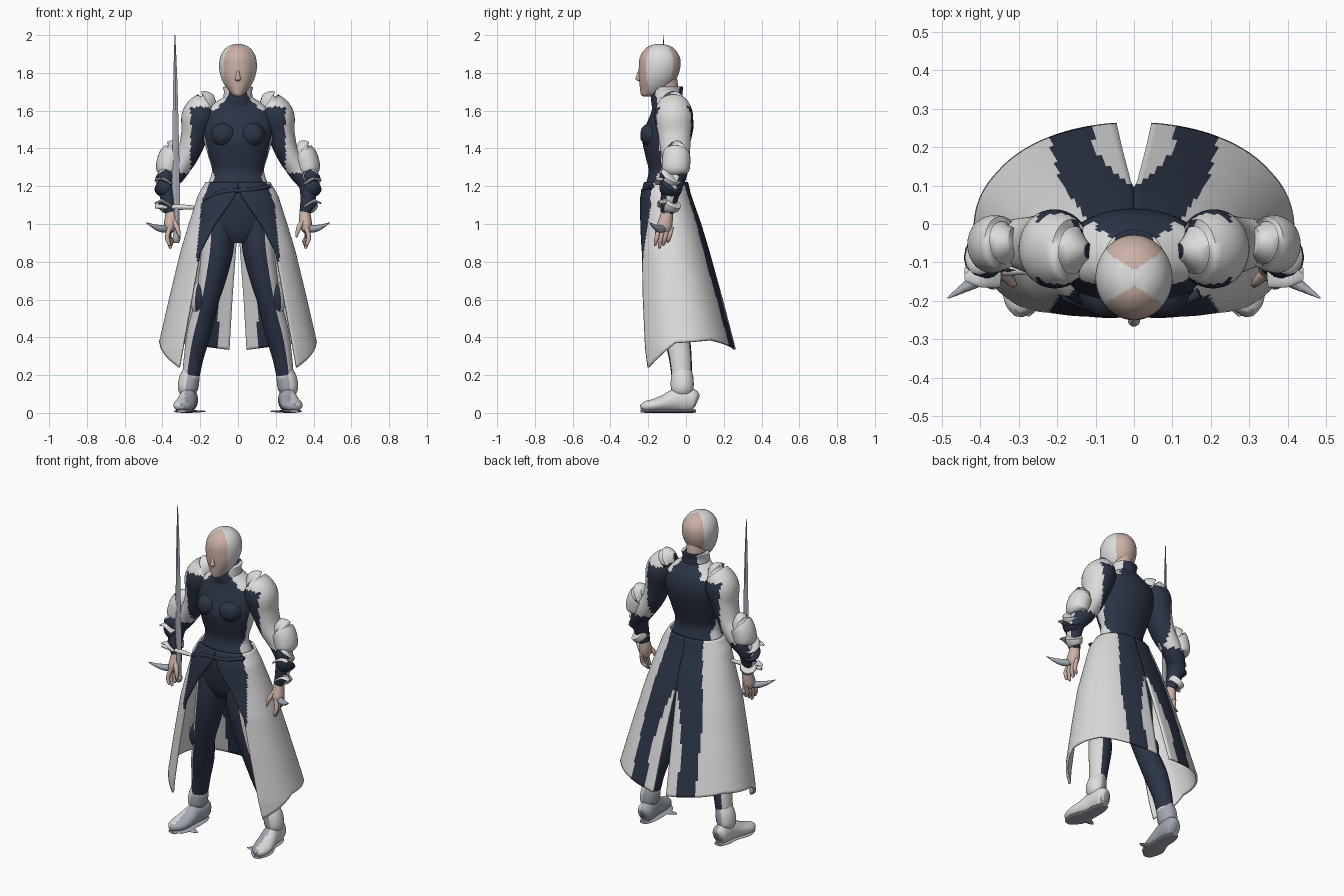
import bpy, bmesh, math
from mathutils import Vector

cube = bpy.data.objects.get("Cube")
if cube:
    bpy.data.objects.remove(cube, do_unlink=True)


def make_material(name, colour):
    mat = bpy.data.materials.new(name)
    mat.use_nodes = True
    mat.diffuse_color = (*colour, 1)
    node = next(n for n in mat.node_tree.nodes if n.type == 'BSDF_PRINCIPLED')
    node.inputs["Base Color"].default_value = (*colour, 1)
    node.inputs["Roughness"].default_value = 0.7
    return mat


MATERIALS = [make_material("white cloth", (0.72, 0.72, 0.72)),
             make_material("navy cloth", (0.025, 0.034, 0.06)),
             make_material("skin", (0.60, 0.44, 0.38)),
             make_material("grey metal", (0.36, 0.39, 0.44))]
WHITE, NAVY, SKIN, GREY = range(4)


def interp(table, t):
    """Piecewise linear lookup in rows of (key, value, ...), keys rising."""
    if t <= table[0][0]:
        return table[0][1:]
    for low, high in zip(table, table[1:]):
        if t <= high[0]:
            f = (t - low[0]) / (high[0] - low[0])
            return tuple(p + (q - p) * f for p, q in zip(low[1:], high[1:]))
    return table[-1][1:]


def finish(name, bm, rule, side=1, angle=50):
    """Turn a bmesh into a smooth object coloured by a rule on place and normal."""
    bmesh.ops.recalc_face_normals(bm, faces=bm.faces)
    bm.normal_update()
    for face in bm.faces:
        c, n = face.calc_center_median(), face.normal.copy()
        c.x, n.x = c.x * side, n.x * side
        face.material_index = rule(c, n) if callable(rule) else rule
    mesh = bpy.data.meshes.new(name)
    bm.to_mesh(mesh)
    bm.free()
    for mat in MATERIALS:
        mesh.materials.append(mat)
    obj = bpy.data.objects.new(name, mesh)
    bpy.context.collection.objects.link(obj)
    bpy.ops.object.select_all(action='DESELECT')
    obj.select_set(True)
    bpy.context.view_layer.objects.active = obj
    bpy.ops.object.shade_smooth_by_angle(angle=math.radians(angle))
    return obj


def spline(rows, steps):
    """Catmull-Rom through rows of equal length."""
    pts = [rows[0], *rows, rows[-1]]
    out = []
    for a, b, c, d in zip(pts, pts[1:], pts[2:], pts[3:]):
        for k in range(steps):
            t = k / steps
            out.append([q + 0.5 * t * (r - p + t * (2*p - 5*q + 4*r - s + t * (3*(q - r) + s - p)))
                        for p, q, r, s in zip(a, b, c, d)])
    return out + [list(rows[-1])]


def tube(name, rows, rule, side=1, steps=6, seg=40, level=False, angle=50):
    """Loft ellipses given as (x, y, z, radius a, radius b)."""
    rings = spline(rows, steps)
    bm = bmesh.new()
    loops = []
    for i, (x, y, z, a, b) in enumerate(rings):
        tangent = Vector(rings[min(i + 1, len(rings) - 1)][:3]) - Vector(rings[max(i - 1, 0)][:3])
        tangent = Vector((0, 0, 1)) if level else tangent.normalized()
        ref = Vector((0, 1, 0)) if abs(tangent.x) > 0.8 else Vector((1, 0, 0))
        u = (ref - tangent * ref.dot(tangent)).normalized()
        v = tangent.cross(u)
        loop = []
        for k in range(seg):
            t = math.tau * k / seg
            p = Vector((x, y, z)) + u * max(a, .002) * math.cos(t) + v * max(b, .002) * math.sin(t)
            loop.append(bm.verts.new((p.x * side, p.y, p.z)))
        loops.append(loop)
    for lo, hi in zip(loops, loops[1:]):
        for k in range(seg):
            bm.faces.new((lo[k], lo[k - 1], hi[k - 1], hi[k]))
    bm.faces.new(loops[0])
    bm.faces.new(loops[-1])
    return finish(name, bm, rule, side, angle)


def body(name, rows, rule):
    """Level loft from rows of (height, half width, front, back)."""
    return tube(name, [(0, (f + b) / 2, z, w, (b - f) / 2) for z, w, f, b in rows],
                rule, seg=80, level=True)


# Colour rules
NAVY_FRONT = [(0.8, .21), (1.1, .18), (1.25, .125), (1.45, .175), (1.6, .2), (1.64, .08), (1.68, .05)]


def torso_rule(c, n):
    if c.z > 1.58 and n.z > 0.45 and abs(c.x) > 0.1:
        return WHITE
    return NAVY if abs(c.x) < interp(NAVY_FRONT, c.z)[0] else WHITE


def head_rule(c, n):
    return SKIN if abs(c.y + 0.14) > 0.02 + 0.65 * abs(c.x) else WHITE


def arm_rule(c, n):
    if c.z < 1.27:
        return NAVY if abs(n.y) > 0.35 or n.x < 0 else WHITE
    return NAVY if c.x < 0.25 and c.z < 1.62 and abs(n.y) > 0.25 or n.x < -0.8 else WHITE


def leg_rule(c, n):
    return WHITE if n.x > 0.5 or c.z < 0.2 else NAVY


def boot_rule(c, n):
    return WHITE if n.x > 0.3 or (n.z > 0.8 and c.x > 0.28) else GREY


def skirt_rule(c, n):
    if c.y < -0.06:
        return NAVY if c.z > 0.8 and c.x < interp(NAVY_FRONT, c.z)[0] + .01 else WHITE
    inner = interp([(.34, .11), (.6, .1), (.8, .055), (.95, 0)], c.z)[0]
    outer = interp([(.34, .22), (.8, .19), (1.0, .15), (1.2, .11)], c.z)[0]
    return NAVY if inner <= c.x < outer else WHITE


# Torso, collar and head
body("torso", [(.9, .08, -.17, -.04), (.96, .17, -.2, .0), (1.05, .2, -.22, .01), (1.13, .195, -.228, .005),
               (1.2, .165, -.215, -.005), (1.28, .138, -.198, -.02), (1.36, .158, -.215, .0),
               (1.44, .18, -.23, .025), (1.52, .195, -.212, .04), (1.59, .185, -.185, .03),
               (1.64, .125, -.175, .005), (1.67, .08, -.175, -.015)], torso_rule)
body("collar", [(1.62, .1, -.18, .0), (1.66, .08, -.185, -.015), (1.7, .075, -.18, -.018),
                (1.725, .078, -.165, -.015), (1.725, .06, -.15, -.03)], torso_rule)
body("neck", [(1.64, .06, -.16, -.04), (1.71, .056, -.17, -.04), (1.79, .06, -.18, -.05)], SKIN)
body("head", [(1.675, .01, -.225, -.19), (1.685, .03, -.238, -.15), (1.71, .052, -.243, -.1),
              (1.74, .073, -.246, -.07), (1.78, .091, -.25, -.045), (1.83, .1, -.25, -.03),
              (1.88, .095, -.245, -.032), (1.92, .075, -.223, -.055), (1.945, .043, -.19, -.09),
              (1.954, .005, -.15, -.14)], head_rule)
tube("nose", [(0, -.243, 1.82, .006, .006), (0, -.25, 1.785, .011, .013),
              (0, -.25, 1.765, .016, .016), (0, -.24, 1.755, .005, .005)], SKIN, seg=16, level=True)
tube("belt_fold", [(-.18, -.18, 1.13, .02, .01), (-.08, -.222, 1.17, .012, .012),
                   (.06, -.222, 1.18, .012, .012), (.17, -.18, 1.2, .015, .01)], NAVY, seg=16)


def skirt_panel(name, side, nu=64, nv=56, top=1.22):
    """Half of the open coat skirt, from its front edge round to the back slit."""
    shape = [(.24, .43, -.27, .275), (.34, .42, -.275, .258), (.6, .36, -.276, .19), (.85, .3, -.27, .12),
             (1.0, .255, -.25, .075), (1.15, .207, -.236, .022), (1.22, .165, -.217, .005)]
    front = [(.24, .31), (.6, .245), (.85, .2), (1.0, .12), (1.14, .02), (1.2, .0)]
    back = [(.34, .045), (.6, .03), (.9, .008), (.95, .0)]
    hem = [(0, .24), (.12, .29), (.3, .37), (.6, .385), (1, .335)]
    bm = bmesh.new()
    grid = []
    for i in range(nu + 1):
        u = i / nu
        column = []
        for j in range(nv + 1):
            z = top + (interp(hem, u)[0] - top) * j / nv
            w, yf, yb = interp(shape, z)
            start = math.asin((interp(front, z)[0] / w) ** 1.1)
            end = math.pi - math.asin((interp(back, z)[0] / w) ** 1.1)
            t = start + (end - start) * u
            x = w * abs(math.sin(t)) ** 0.91
            y = (yf + yb) / 2 - (yb - yf) / 2 * math.copysign(abs(math.cos(t)) ** 0.91, math.cos(t))
            column.append(bm.verts.new((x * side, y, z)))
        grid.append(column)
    for p, q in zip(grid, grid[1:]):
        for j in range(nv):
            bm.faces.new((p[j], p[j + 1], q[j + 1], q[j]))
    obj = finish(name, bm, skirt_rule, side)
    solid = obj.modifiers.new("thickness", 'SOLIDIFY')
    solid.thickness, solid.offset = 0.012, 0


# Paired parts
for label, s in (("left", 1), ("right", -1)):
    skirt_panel(label + "_coat_skirt", s)
    tube(label + "_bust", [(.075, -.15, 1.47, .075, .075), (.076, -.195, 1.465, .066, .066),
                           (.077, -.225, 1.455, .042, .042), (.077, -.24, 1.45, .005, .005)], NAVY, s, seg=28)
    tube(label + "_arm", [(.12, -.07, 1.655, .02, .03), (.165, -.068, 1.635, .07, .08),
                          (.205, -.065, 1.57, .093, .103), (.23, -.06, 1.47, .072, .088),
                          (.265, -.055, 1.37, .06, .075), (.325, -.05, 1.28, .058, .06),
                          (.37, -.07, 1.21, .05, .055), (.37, -.09, 1.13, .04, .045),
                          (.355, -.1, 1.06, .03, .034)], arm_rule, s)
    # Flared elbow cuff and forearm wraps
    tube(label + "_elbow_cuff", [(.31, -.045, 1.39, .035, .05), (.345, -.05, 1.375, .06, .07),
                                 (.365, -.052, 1.33, .065, .075), (.375, -.055, 1.28, .058, .07),
                                 (.375, -.055, 1.265, .03, .04)], WHITE, s, seg=28)
    for k, (x, z, r, tint) in enumerate(((.382, 1.24, .055, WHITE), (.385, 1.19, .055, NAVY),
                                         (.372, 1.1, .048, WHITE))):
        tube(f"{label}_forearm_wrap_{k}", [(x + .015, -.07, z + .022, r * .6, r * .8), (x + .01, -.075, z + .015, r, r * 1.15),
                                           (x - .008, -.09, z - .015, r * .85, r), (x - .012, -.09, z - .02, r * .5, r * .6)],
             lambda c, n, tint=tint: NAVY if n.y < -0.6 else tint, s, seg=14, steps=3, angle=30)
    for k, (y, z) in enumerate(((-.135, 1.24), (-.12, 1.12))):
        tube(f"{label}_wrap_flap_{k}", [(.35, y, z - .03, .03, .006), (.4, y, z, .03, .008),
                                        (.44, y - .005, z - .01, .01, .004)], WHITE, s, seg=12, steps=3)
    # Hand, fingers and claw
    tube(label + "_palm", [(.355, -.098, 1.08, .026, .028), (.355, -.105, 1.03, .033, .036),
                           (.36, -.115, .985, .032, .04), (.362, -.12, .96, .02, .03)], SKIN, s, seg=20)
    for k in range(4):
        y = -.15 + k * .022
        tip = .87 + .015 * abs(k - 1)
        tube(f"{label}_finger_{k}", [(.36, y + .01, .985, .012, .012), (.375 - .004 * k, y - .005, .93, .012, .012),
                                     (.365 - .006 * k, y - .012, tip + .01, .009, .009),
                                     (.362 - .006 * k, y - .014, tip, .003, .003)], SKIN, s, seg=10, steps=3)
    tube(label + "_thumb", [(.345, -.125, 1.02, .015, .015), (.32, -.15, .975, .013, .013),
                            (.31, -.16, .93, .005, .005)], SKIN, s, seg=10, steps=3)
    tube(label + "_claw", [(.365, -.115, .975, .016, .016), (.4, -.14, .975, .02, .02),
                           (.44, -.165, .985, .013, .013), (.485, -.193, 1.007, .002, .002)], GREY, s, seg=14)
    # Leg, knee guard and boot
    tube(label + "_leg", [(.1, -.1, 1.02, .085, .1), (.108, -.108, .87, .085, .1), (.135, -.108, .72, .074, .083),
                          (.168, -.095, .58, .062, .068), (.205, -.055, .43, .064, .07),
                          (.235, -.03, .29, .052, .06), (.258, -.02, .13, .042, .05)], leg_rule, s)
    tube(label + "_knee_guard", [(.2, -.1, .7, .01, .02), (.2, -.105, .65, .045, .055), (.205, -.1, .57, .045, .055),
                                 (.21, -.09, .5, .01, .02)], leg_rule, s, seg=24)
    tube(label + "_ankle_cuff", [(.25, -.02, .22, .044, .052), (.258, -.02, .18, .054, .06),
                                 (.265, -.02, .13, .054, .06), (.265, -.02, .1, .04, .05)], boot_rule, s, seg=28)
    tube(label + "_boot", [(.258, .06, .06, .015, .025), (.258, .045, .065, .042, .055), (.26, .0, .07, .048, .065),
                           (.265, -.05, .068, .048, .062), (.275, -.11, .052, .054, .046),
                           (.287, -.17, .04, .056, .034), (.296, -.215, .035, .04, .027),
                           (.3, -.24, .032, .012, .012)], boot_rule, s, seg=28)
    tube(label + "_sole", [(.258, .052, .009, .025, .008), (.26, .0, .009, .045, .009), (.262, -.08, .009, .05, .009),
                           (.28, -.17, .009, .062, .009), (.297, -.235, .009, .025, .008)], GREY, s, seg=16, angle=30)
    tube(label + "_sole_flange", [(.24, -.14, .008, .03, .006), (.2, -.15, .008, .02, .005),
                                  (.172, -.155, .008, .004, .003)], GREY, s, seg=10, steps=3)

# Sword held upright in the right hand
tube("sword_blade", [(-.328, -.12, 1.09, .022, .006), (-.33, -.12, 1.4, .018, .005),
                     (-.332, -.12, 1.75, .011, .004), (-.334, -.12, 2.0, .002, .002)], GREY, seg=4, level=True, angle=20)
tube("sword_guard", [(-.44, -.12, 1.092, .008, .01), (-.33, -.12, 1.09, .014, .015),
                     (-.232, -.12, 1.088, .008, .01)], WHITE, seg=8, steps=3)
tube("sword_handle", [(-.325, -.12, 1.09, .014, .014), (-.326, -.12, .95, .016, .016), (-.326, -.12, .925, .022, .022),
                      (-.326, -.12, .9, .014, .014)], GREY, seg=14, steps=3)
